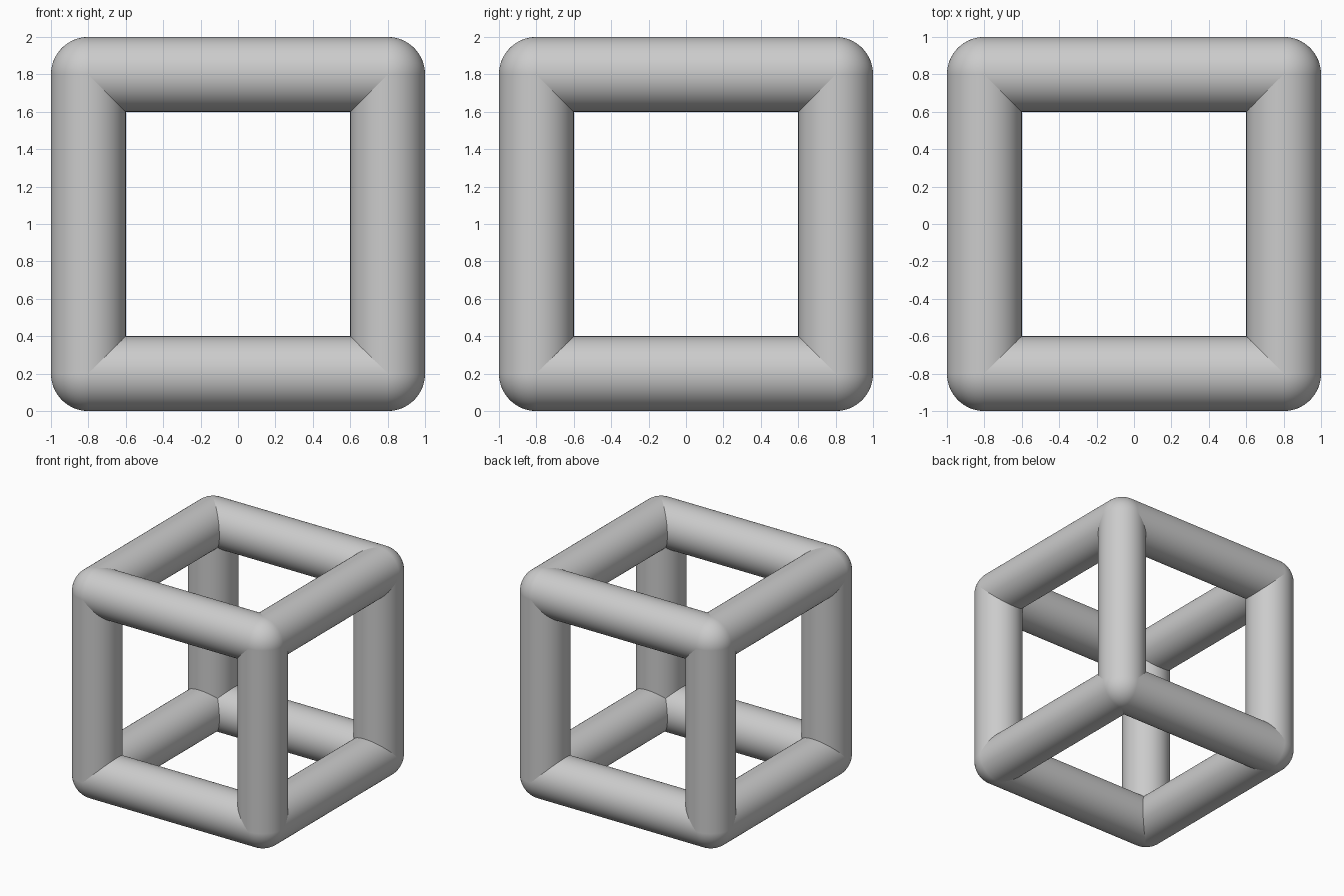
import bpy
import math
from itertools import product
from mathutils import Vector

RADIUS = 0.2
HALF = 0.8          # distance from the centre to each bar axis
SEGMENTS = 64
CENTRE = Vector((0, 0, 1))
SIDES = (("right", "left"), ("front", "back"), ("bottom", "top"))
KINDS = ("cross_bar", "side_bar", "post")
TURNS = ((0, math.pi / 2, 0), (math.pi / 2, 0, 0), (0, 0, 0))

cube = bpy.data.objects.get("Cube")
if cube:
    bpy.data.objects.remove(cube, do_unlink=True)


def finish(name):
    obj = bpy.context.object
    obj.name = name
    obj.data.name = name
    bpy.ops.object.shade_smooth_by_angle(angle=math.radians(40))


def label(signs):
    """Name a place by its sides, skipping the axis with no sign."""
    words = [SIDES[a][signs[a] > 0] for a in (2, 1, 0) if signs[a]]
    return "_".join(words)


# Twelve round bars, four along each axis
for axis in range(3):
    for pair in product((-1, 1), repeat=2):
        signs = list(pair)
        signs.insert(axis, 0)
        bpy.ops.mesh.primitive_cylinder_add(
            vertices=SEGMENTS, radius=RADIUS, depth=2 * HALF,
            location=CENTRE + HALF * Vector(signs), rotation=TURNS[axis])
        finish(f"{label(signs)}_{KINDS[axis]}")

# Eight ball joints rounding the corners
for signs in product((-1, 1), repeat=3):
    bpy.ops.mesh.primitive_uv_sphere_add(
        segments=SEGMENTS, ring_count=SEGMENTS // 2, radius=RADIUS,
        location=CENTRE + HALF * Vector(signs))
    finish(f"{label(signs)}_corner")
